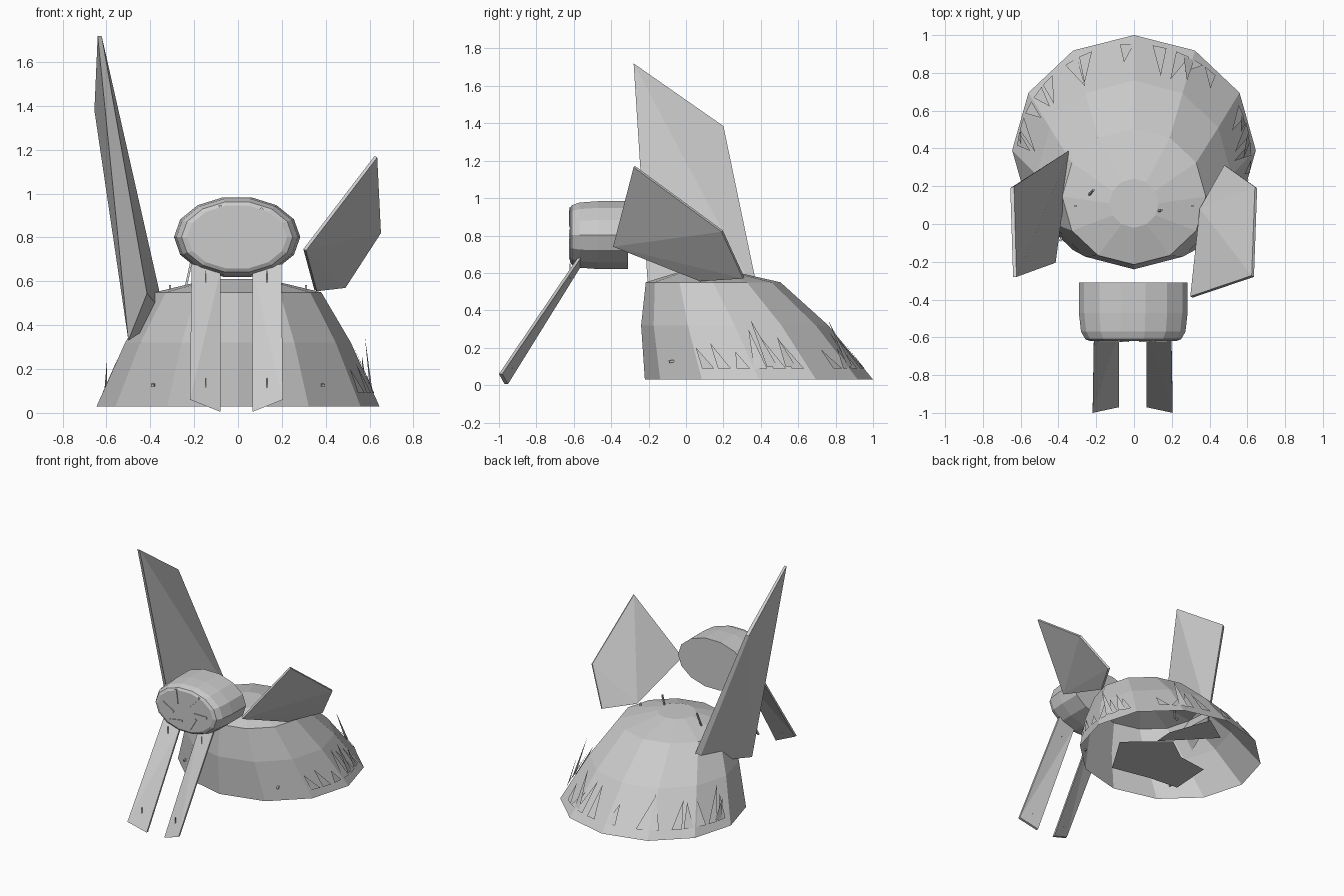
import bpy, bmesh, math, random
from mathutils import Vector

if "Cube" in bpy.data.objects:
    bpy.data.objects.remove(bpy.data.objects["Cube"])

random.seed(4)
GREY = bpy.data.materials.new("plain_grey")
GREY.diffuse_color = (0.6, 0.6, 0.6, 1)
GREY.use_nodes = True
GREY.node_tree.nodes["Principled BSDF"].inputs["Base Color"].default_value = GREY.diffuse_color


def make(name, verts, faces, solid=True):
    """Build one flat-shaded object from points and faces."""
    bm = bmesh.new()
    vs = [bm.verts.new(v) for v in verts]
    for f in faces:
        bm.faces.new([vs[i] for i in f])
    if solid:
        bmesh.ops.recalc_face_normals(bm, faces=bm.faces)
    me = bpy.data.meshes.new(name)
    bm.to_mesh(me)
    bm.free()
    me.materials.append(GREY)
    ob = bpy.data.objects.new(name, me)
    bpy.context.collection.objects.link(ob)
    return ob


def loft(name, rings, cap_start, cap_end):
    """Skin a row of equal-length rings."""
    n = len(rings[0])
    verts = [p for r in rings for p in r]
    faces = [(k * n + i, k * n + (i + 1) % n, (k + 1) * n + (i + 1) % n, (k + 1) * n + i)
             for k in range(len(rings) - 1) for i in range(n)]
    if cap_start:
        faces.append(tuple(range(n)))
    if cap_end:
        faces.append(tuple(range((len(rings) - 1) * n, len(rings) * n)))
    return make(name, verts, faces)


def slab(name, front, back, tris_front, tris_back):
    """Join two matching outlines into a thin creased plate."""
    n = len(front)
    faces = list(tris_front) + [tuple(i + n for i in t) for t in tris_back]
    faces += [(i, (i + 1) % n, (i + 1) % n + n, i + n) for i in range(n)]
    return make(name, list(front) + list(back), faces)


def rod(name, a, b, r):
    """Four-sided stick from a to b."""
    a, b = Vector(a), Vector(b)
    d = (b - a).normalized()
    u = d.orthogonal().normalized()
    w = d.cross(u)
    ring = [u * r, w * r, -u * r, -w * r]
    return loft(name, [[a + o for o in ring], [b + o for o in ring]], True, True)


# domed shell body: (z, centre y, radius x, radius y), open below
SHELL = [(0.03, 0.39, 0.645, 0.61), (0.32, 0.26, 0.515, 0.50),
         (0.55, 0.145, 0.38, 0.36), (0.61, 0.11, 0.13, 0.13)]


def shell_point(angle, z, out=0.0):
    for (z0, c0, a0, b0), (z1, c1, a1, b1) in zip(SHELL, SHELL[1:]):
        if z <= z1:
            break
    t = (z - z0) / (z1 - z0)
    c, a, b = c0 + (c1 - c0) * t, a0 + (a1 - a0) * t + out, b0 + (b1 - b0) * t + out
    return Vector((a * math.cos(angle), c + b * math.sin(angle), z))


loft("shell_body",
     [[(a * math.cos(i * math.pi / 6), c + b * math.sin(i * math.pi / 6), z)
       for i in range(12)] for z, c, a, b in SHELL], False, True)

# oval head, 14 sides, axis along y: (y, scale)
HEAD = [(-0.62, 0.79), (-0.61, 0.88), (-0.57, 0.96), (-0.47, 1.0), (-0.31, 1.0)]
loft("head",
     [[(-0.004 + 0.288 * s * math.cos(i * math.tau / 14), y,
        0.802 + 0.186 * s * math.sin(i * math.tau / 14))
       for i in range(14)] for y, s in HEAD], True, True)

# thin bars on the face: centre x, centre z, tilt in degrees
for x, z, deg in [(0.125, 0.80, 0), (0.06, 0.72, 60), (-0.08, 0.715, 10),
                  (-0.145, 0.80, -30), (-0.075, 0.895, -83), (0.075, 0.895, 45)]:
    t = math.radians(deg)
    d = Vector((math.cos(t), 0, math.sin(t))) * 0.053
    w = Vector((-math.sin(t), 0, math.cos(t))) * 0.007
    c = Vector((x, -0.626, z))
    near = [c - d - w, c + d - w, c + d + w, c - d + w]
    loft("face_bar", [near, [p + Vector((0, 0.009, 0)) for p in near]], True, True)

# two long front legs
for side in (-1, 1):
    front = [Vector((-0.007 + side * x, y, z)) for x, y, z in
             [(0.212, -1.0, 0.06), (0.073, -0.97, 0.005), (0.073, -0.57, 0.65), (0.205, -0.58, 0.68)]]
    back = [p + Vector((0, 0.018, 0)) for p in front]
    slab("front_leg", front, back, [(0, 1, 2), (0, 2, 3)], [(0, 1, 2), (0, 2, 3)])
    c = Vector((-0.007 + side * 0.14, -0.93, 0.09))
    rod("leg_pin", c, c + Vector((0, 0, 0.07)), 0.003)
    rod("leg_pin", c + Vector((0, 0.31, 0.48)), c + Vector((0, 0.31, 0.56)), 0.003)

# tall left wing, thicker at its root
outer = [(-0.64, -0.28, 1.72), (-0.655, 0.19, 1.38), (-0.36, 0.37, 0.42), (-0.50, -0.07, 0.33)]
inner = [(-0.622, -0.28, 1.72), (-0.635, 0.20, 1.385), (-0.335, 0.395, 0.45), (-0.415, -0.205, 0.545)]
slab("left_wing", outer, inner, [(0, 1, 3), (1, 2, 3)], [(0, 1, 2), (0, 2, 3)])

# short right wing
lower = [Vector(p) for p in [(0.31, -0.39, 0.74), (0.635, -0.28, 1.165), (0.652, 0.19, 0.82),
                             (0.49, 0.305, 0.57), (0.36, 0.075, 0.555)]]
upper = [p + Vector((-0.012, 0.007, 0.007)) for p in lower]
slab("right_wing", lower, upper,
     [(0, 1, 2), (0, 2, 3), (0, 3, 4)], [(0, 1, 4), (1, 2, 4), (2, 3, 4)])

# jagged blades round the sides and back of the shell
ANGLES = [-24, -15, -5, 4, 14, 24, 50, 58, 66, 78, 94, 115, 123, 138, 146, 155, 164, 172]
for deg in ANGLES:
    a = math.radians(deg)
    h = random.uniform(0.08, 0.22)
    make("blade", [shell_point(a - 0.07, 0.09, 0.003), shell_point(a + 0.05, 0.09, 0.003),
                   shell_point(a + random.uniform(-0.09, 0.09), 0.09 + h, 0.01)],
         [(0, 1, 2)], False)
# taller blades that stand clear of the shell
for deg, h, out in [(10, 0.35, 0.09), (20, 0.26, 0.06), (62, 0.35, 0.10), (168, 0.24, 0.06)]:
    a = math.radians(deg)
    make("tall_blade", [shell_point(a - 0.05, 0.1, 0.004), shell_point(a + 0.05, 0.1, 0.004),
                        shell_point(a, h, out)], [(0, 1, 2)], False)

# small sticks and nubs on the shell
rod("top_stick", (-0.25, 0.14, 0.52), (-0.215, 0.18, 0.68), 0.007)
rod("top_stick", (0.115, 0.06, 0.52), (0.145, 0.075, 0.68), 0.007)
for x in (-1, 1):
    rod("shell_nub", (x * 0.38, -0.06, 0.13), (x * 0.39, -0.09, 0.125), 0.009)
    rod("top_nub", (x * 0.31, 0.095, 0.55), (x * 0.31, 0.095, 0.583), 0.007)

# floor plates inside the open shell
PLATES = [[(0.19, 0.47), (0.20, 0.62), (0.09, 0.93), (-0.12, 0.79)],
          [(0.38, 0.30), (0.10, 0.54), (-0.08, 0.41), (-0.31, 0.38), (-0.33, 0.07),
           (-0.10, 0.05), (0.19, -0.01)]]
for outline in PLATES:
    make("floor_plate", [(x, y, 0.031) for x, y in outline],
         [tuple(reversed(range(len(outline))))], False)
